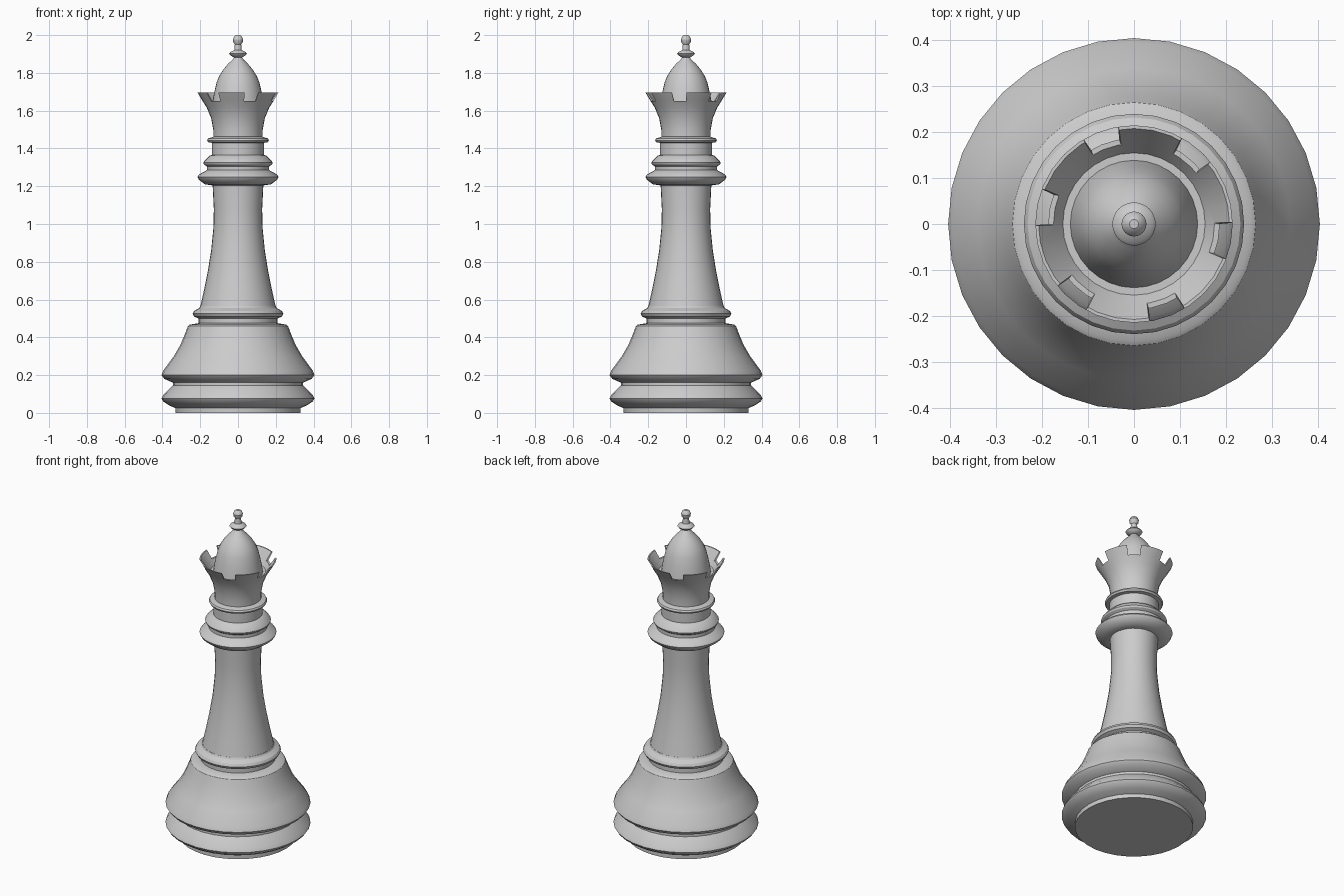
import bpy
import bmesh
from math import radians, pi
from mathutils import Matrix, Vector

SIDES = 32

default_cube = bpy.data.objects.get("Cube")
if default_cube:
    bpy.data.objects.remove(default_cube, do_unlink=True)

# One plain grey finish for the whole piece
grey = bpy.data.materials.new("plain_grey")
grey.use_nodes = True
colour = (0.6, 0.6, 0.6, 1)
grey.diffuse_color = colour
grey.node_tree.nodes["Principled BSDF"].inputs["Base Color"].default_value = colour


def add_object(name, bm):
    """Turn a bmesh into a linked object with the grey finish."""
    bmesh.ops.recalc_face_normals(bm, faces=bm.faces)
    mesh = bpy.data.meshes.new(name)
    bm.to_mesh(mesh)
    bm.free()
    mesh.materials.append(grey)
    obj = bpy.data.objects.new(name, mesh)
    bpy.context.collection.objects.link(obj)
    return obj


def select_only(obj):
    bpy.ops.object.select_all(action="DESELECT")
    obj.select_set(True)
    bpy.context.view_layer.objects.active = obj


def smooth(obj, angle=30):
    select_only(obj)
    bpy.ops.object.shade_smooth_by_angle(angle=radians(angle))


def lathe(name, profile):
    """Spin (radius, height) points round the z axis, capped at both ends."""
    points = [(0, profile[0][1])] + profile + [(0, profile[-1][1])]
    bm = bmesh.new()
    verts = [bm.verts.new((r, 0, z)) for r, z in points]
    edges = [bm.edges.new(pair) for pair in zip(verts, verts[1:])]
    bmesh.ops.spin(bm, geom=verts + edges, cent=(0, 0, 0), axis=(0, 0, 1),
                   angle=2 * pi, steps=SIDES, use_merge=False)
    bmesh.ops.remove_doubles(bm, verts=bm.verts, dist=0.0005)
    return add_object(name, bm)


# Foot with two rounded rims and a sloping shoulder
base = lathe("base", [
    (.33, 0), (.33, .025), (.365, .04), (.395, .06), (.405, .075), (.395, .095),
    (.345, .145), (.345, .16), (.39, .18), (.405, .2), (.395, .225),
    (.34, .3), (.305, .36), (.28, .42), (.265, .46), (.255, .467), (.21, .475)])

# Ring between foot and stem
lower_ring = lathe("lower_ring", [
    (.21, .47), (.21, .5), (.232, .51), (.24, .525), (.232, .54),
    (.205, .555), (.2, .565)])

# Slender concave stem
stem = lathe("stem", [
    (.2, .56), (.18, .65), (.16, .75), (.142, .86), (.13, .98),
    (.128, 1.08), (.135, 1.22)])

# Stacked collars below the crown
wide_collar = lathe("wide_collar", [
    (.14, 1.205), (.175, 1.21), (.208, 1.235), (.215, 1.25), (.205, 1.263),
    (.165, 1.285), (.165, 1.31)])
middle_collar = lathe("middle_collar", [
    (.165, 1.305), (.18, 1.315), (.184, 1.325), (.178, 1.335),
    (.15, 1.362), (.138, 1.366)])
neck = lathe("neck", [(.138, 1.36), (.138, 1.435)])
upper_collar = lathe("upper_collar", [
    (.138, 1.43), (.158, 1.433), (.163, 1.443), (.158, 1.453), (.13, 1.462)])

# Flared hollow crown
crown = lathe("crown", [
    (.13, 1.455), (.131, 1.5), (.142, 1.56), (.165, 1.615), (.19, 1.655),
    (.215, 1.697), (.208, 1.697), (.165, 1.635), (.155, 1.62)])

# Six tapered notches cut through the rim
bm = bmesh.new()
for i in range(6):
    block = bmesh.ops.create_cube(bm, size=1)["verts"]
    turn = Matrix.Rotation(radians(50 + 60 * i), 4, "Z")
    for v in block:
        width = 0.09 if v.co.z > 0 else 0.065
        v.co = turn @ Vector((0.2 + v.co.x * 0.16, v.co.y * width, 1.69 + v.co.z * 0.08))
cutter = add_object("notch_cutter", bm)
cutter.hide_render = True
cut = crown.modifiers.new("notches", "BOOLEAN")
cut.operation = "DIFFERENCE"
cut.solver = "EXACT"
cut.object = cutter
select_only(crown)
bpy.ops.object.modifier_apply(modifier=cut.name)
bpy.data.objects.remove(cutter, do_unlink=True)

# Dome rising inside the crown
dome = lathe("dome", [
    (.14, 1.61), (.135, 1.65), (.125, 1.7), (.113, 1.75), (.1, 1.782),
    (.08, 1.815), (.055, 1.845), (.025, 1.875), (.018, 1.885)])

# Small disc and knob on top
finial = lathe("finial", [
    (.018, 1.88), (.04, 1.892), (.047, 1.902), (.04, 1.911), (.02, 1.92),
    (.017, 1.95), (.025, 1.963), (.027, 1.978), (.02, 1.993), (.01, 2)])

for part in (base, lower_ring, stem, wide_collar, middle_collar, neck,
             upper_collar, crown, dome, finial):
    smooth(part)
